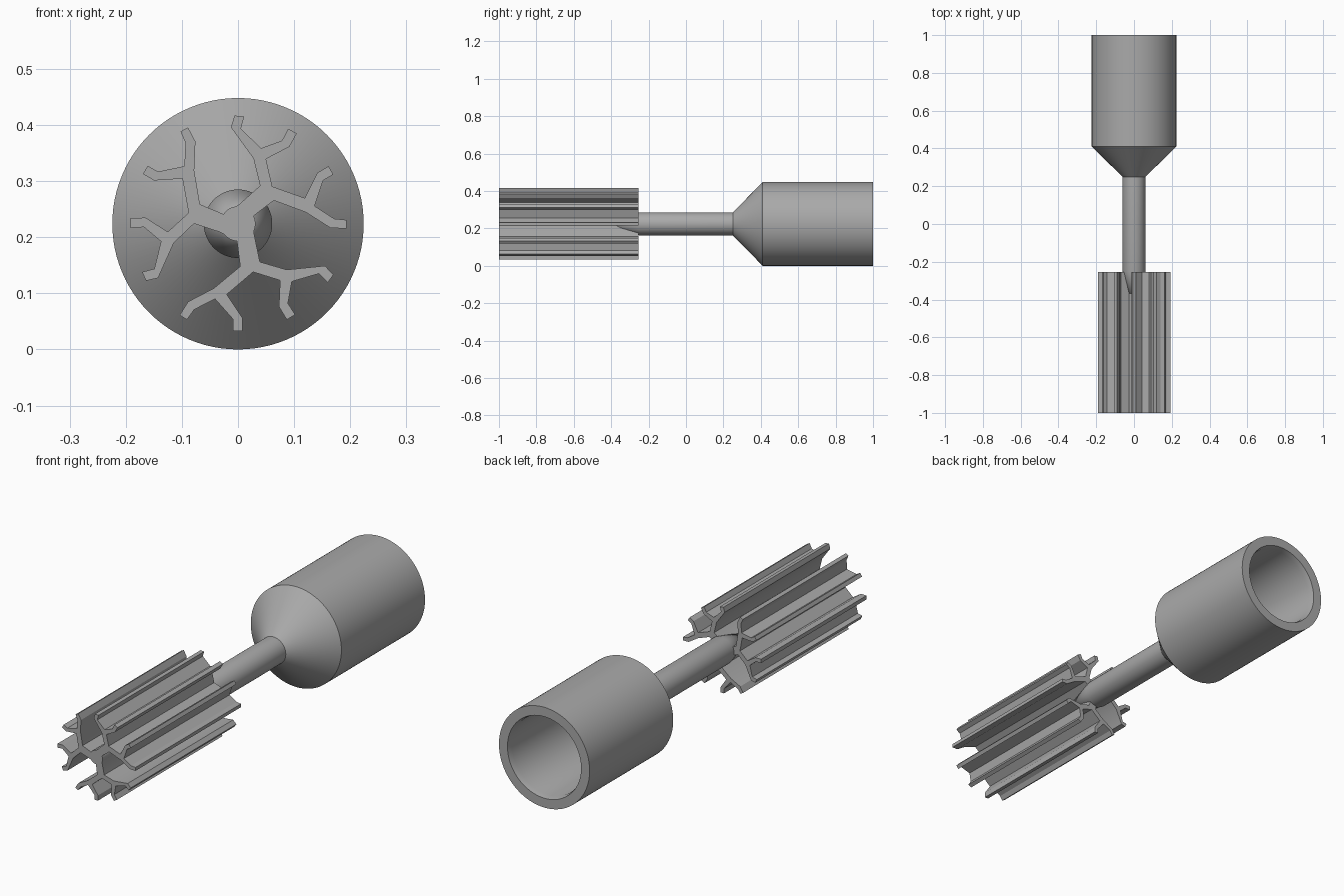
import bpy, bmesh, math
from mathutils import Matrix

if "Cube" in bpy.data.objects:
    bpy.data.objects.remove(bpy.data.objects["Cube"])

AXIS_Z = 0.224

grey = bpy.data.materials.new("plain grey")
grey.diffuse_color = (0.4, 0.4, 0.4, 1)
grey.use_nodes = True
grey.node_tree.nodes["Principled BSDF"].inputs["Base Color"].default_value = grey.diffuse_color


def finish(name, bm):
    bmesh.ops.recalc_face_normals(bm, faces=bm.faces)
    mesh = bpy.data.meshes.new(name)
    bm.to_mesh(mesh)
    bm.free()
    mesh.materials.append(grey)
    obj = bpy.data.objects.new(name, mesh)
    bpy.context.collection.objects.link(obj)
    bpy.ops.object.select_all(action='DESELECT')
    obj.select_set(True)
    bpy.context.view_layer.objects.active = obj
    bpy.ops.object.shade_smooth_by_angle(angle=math.radians(25))
    return obj


def lathe(name, profile, segments=96):
    """Spin a profile of (radius, y) points around the lengthwise axis."""
    bm = bmesh.new()
    verts = [bm.verts.new((r, y, 0)) for r, y in profile]
    edges = [bm.edges.new(pair) for pair in zip(verts, verts[1:])]
    bmesh.ops.spin(bm, geom=verts + edges, cent=(0, 0, 0), axis=(0, 1, 0),
                   angle=math.tau, steps=segments)
    bmesh.ops.remove_doubles(bm, verts=bm.verts, dist=1e-5)
    bmesh.ops.translate(bm, verts=bm.verts, vec=(0, 0, AXIS_Z))
    return finish(name, bm)


# Hollow cup with a conical shoulder, running into the rod and its tapered tip
lathe("cup_and_rod", [
    (0, -0.49), (0.061, -0.25), (0.061, 0.25), (0.224, 0.41), (0.224, 1.0),
    (0.182, 1.0), (0.176, 0.975), (0.176, 0.41), (0, 0.41)])

# Slim core in the middle of the fins
lathe("fin_core", [(0, -1.0), (0.031, -1.0), (0.031, -0.255), (0, -0.255)], 48)

# Outline of one branching fin, as (x, z) hundredths from the axis
ARM = [(-0.2, -3.0), (0.4, -7.6), (-4.3, -11.5), (-8.9, -13.9), (-10.4, -16.3),
       (-9.1, -17.1), (-7.8, -15.3), (-4.1, -13.4), (-0.9, -17.0), (-0.9, -19.1),
       (0.8, -19.1), (0.8, -16.8), (-2.0, -12.6), (2.7, -8.6), (7.5, -10.1),
       (7.3, -14.8), (8.7, -17.1), (10.2, -16.2), (8.9, -14.2), (9.6, -10.3),
       (14.4, -8.9), (16.0, -10.5), (17.0, -9.1), (15.5, -7.5), (8.7, -8.2),
       (3.9, -6.8), (2.9, -2.0)]

# Three branching fins joined into one outline, extruded along the axis
bm = bmesh.new()
ring = []
for k in range(3):
    a = math.tau * k / 3
    c, s = math.cos(a), math.sin(a)
    for x, z in ARM:
        x, z = x / 100, z / 100
        ring.append(bm.verts.new((x * c - z * s, -1.0, x * s + z * c + AXIS_Z)))
front = bm.faces.new(ring)
extruded = bmesh.ops.extrude_face_region(bm, geom=[front], use_keep_orig=True)
moved = [g for g in extruded["geom"] if isinstance(g, bmesh.types.BMVert)]
bmesh.ops.translate(bm, verts=moved, vec=(0, 0.745, 0))
bmesh.ops.triangulate(bm, faces=[f for f in bm.faces if len(f.verts) > 4])
finish("branching_fins", bm)
